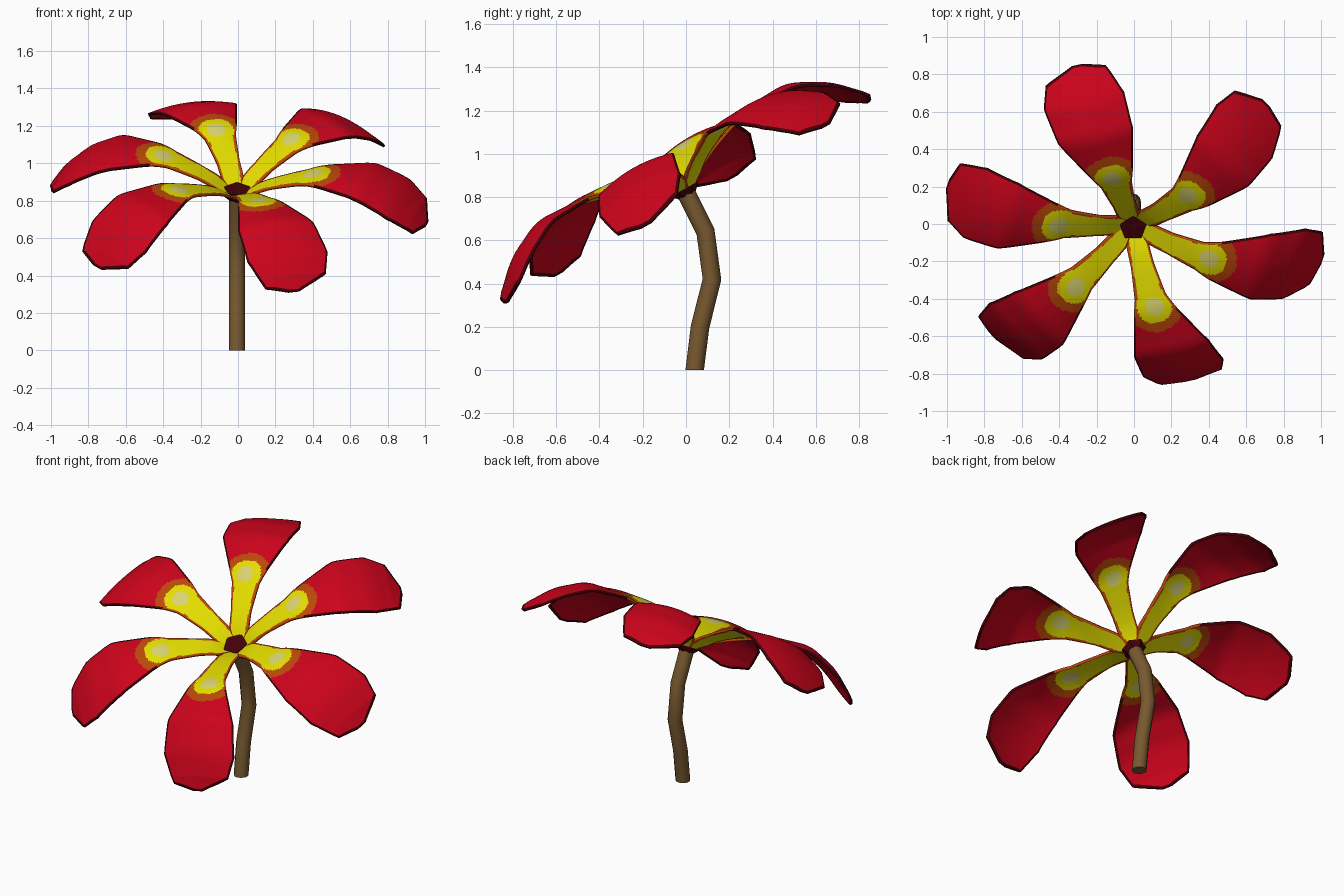
import bpy, bmesh, math
from mathutils import Matrix

cube = bpy.data.objects.get("Cube")
if cube:
    bpy.data.objects.remove(cube, do_unlink=True)


def material(name, rgb):
    m = bpy.data.materials.new(name)
    m.use_nodes = True
    m.diffuse_color = (*rgb, 1)
    m.node_tree.nodes["Principled BSDF"].inputs["Base Color"].default_value = (*rgb, 1)
    return m


RED = material("petal red", (0.6, 0.001, 0.011))
YELLOW = material("petal yellow", (0.78, 0.73, 0.0))
ORANGE = material("petal burnt orange", (0.50, 0.065, 0.003))
PALE = material("pale yellow", (0.70, 0.66, 0.16))
DARK = material("dark red", (0.06, 0.0, 0.002))
BROWN = material("stem brown", (0.19, 0.10, 0.03))
PETAL_MATS = [RED, YELLOW, ORANGE, PALE, DARK]

# Flower head frame: tilted towards the front on top of the stem
HEAD = Matrix.Translation((-0.005, -0.015, 0.85)) @ Matrix.Rotation(math.radians(29), 4, "X")

# Petal sections: distance out, right edge, left edge, height, dome
SECTIONS = [
    (0.04, -0.035, 0.035, -0.02, 0),
    (0.10, -0.06, 0.06, 0.03, 0),
    (0.20, -0.06, 0.065, 0.08, 0),
    (0.37, -0.08, 0.09, 0.14, 0.005),
    (0.45, -0.105, 0.125, 0.16, 0.01),
    (0.70, -0.165, 0.245, 0.15, 0.03),
    (0.88, -0.16, 0.28, 0.06, 0.035),
    (0.98, -0.11, 0.246, -0.025, 0.02),
    (1.01, -0.09, 0.16, -0.05, 0.01),
    (1.035, 0.03, 0.09, -0.075, 0),
]
# Direction and relative length of each petal
PETALS = [(-76, 0.985), (-16.5, 1), (42, 0.97), (104, 0.955), (164, 0.975), (220, 0.99)]
INNER = 20
BORDER = 0.010


def petal_colour(u, s):
    """Colour zones around the pale spot near the throat."""
    d = math.hypot(u - 0.42, s - 0.015)
    if d < 0.048:
        return PALE
    if d < 0.095 or (u < 0.4 and abs(s - 0.005) < 0.038 + 0.08 * u):
        return YELLOW
    if u < 0.42 or d < 0.148:
        return ORANGE
    return RED


def petal_rows():
    """Section values in small steps, with the width of each border added."""
    rows = []
    for a, b in zip(SECTIONS, SECTIONS[1:]):
        du = b[0] - a[0]
        n = math.ceil(du / 0.01)
        borders = [BORDER * math.hypot(1, (b[k] - a[k]) / du) for k in (1, 2)]
        for i in range(n):
            rows.append([p + (q - p) * i / n for p, q in zip(a, b)] + borders)
    rows.append(list(SECTIONS[-1]) + borders)
    # Round off the height profile
    out = []
    for i, r in enumerate(rows):
        k = min(i, len(rows) - 1 - i, 5)
        near = rows[i - k:i + k + 1]
        out.append(r[:3] + [sum(q[c] for q in near) / len(near) for c in (3, 4)] + r[5:])
    return out


def smooth(ob):
    bpy.ops.object.select_all(action="DESELECT")
    ob.select_set(True)
    bpy.context.view_layer.objects.active = ob
    bpy.ops.object.shade_smooth_by_angle(angle=math.radians(40))


def build_petal(name, degrees, length):
    bm = bmesh.new()
    grid = []
    for u, lo, hi, w, dome, edge_lo, edge_hi in petal_rows():
        limit = (hi - lo) * 0.4
        a, b = lo + min(edge_lo, limit), hi - min(edge_hi, limit)
        across = [lo] + [a + (b - a) * j / INNER for j in range(INNER + 1)] + [hi]
        row = []
        for s in across:
            t = (s - lo) / (hi - lo)
            row.append(bm.verts.new((u, s, w + dome * (1 - (2 * t - 1) ** 2))))
        grid.append(row)
    for r0, r1 in zip(grid, grid[1:]):
        for j in range(INNER + 2):
            f = bm.faces.new((r0[j], r1[j], r1[j + 1], r0[j + 1]))
            c = f.calc_center_median()
            # Painted border: orange at the throat, dark red further out
            if j in (0, INNER + 1) or r1 is grid[-1]:
                colour = ORANGE if c.x < 0.46 else DARK
            else:
                colour = petal_colour(c.x, c.y)
            f.material_index = PETAL_MATS.index(colour)
    for v in bm.verts:
        v.co.x *= length
    me = bpy.data.meshes.new(name)
    bm.to_mesh(me)
    bm.free()
    ob = bpy.data.objects.new(name, me)
    bpy.context.collection.objects.link(ob)
    for m in PETAL_MATS:
        me.materials.append(m)
    ob.matrix_world = HEAD @ Matrix.Rotation(math.radians(degrees), 4, "Z")
    sol = ob.modifiers.new("thickness", "SOLIDIFY")
    sol.thickness = 0.014
    sol.offset = 0
    smooth(ob)


for k, (degrees, length) in enumerate(PETALS):
    build_petal(f"petal_{k + 1}", degrees, length)


# Flower centre and the collar under it
def cone(name, sides, r_low, r_high, low, high, mat):
    bpy.ops.mesh.primitive_cone_add(vertices=sides, radius1=r_low, radius2=r_high, depth=high - low)
    ob = bpy.context.object
    ob.name = name
    ob.matrix_world = HEAD @ Matrix.Translation((0, 0, (low + high) / 2))
    ob.data.materials.append(mat)


cone("flower_centre", 5, 0.05, 0.075, -0.02, 0.015, DARK)
cone("collar", 6, 0.04, 0.075, -0.05, -0.015, DARK)

# Bent stem
curve = bpy.data.curves.new("stem", "CURVE")
curve.dimensions = "3D"
curve.bevel_depth = 0.043
curve.bevel_resolution = 4
curve.use_fill_caps = True
path = [(0.04, 0), (0.065, 0.2), (0.12, 0.42), (0.09, 0.64), (0, 0.82)]
spline = curve.splines.new("POLY")
spline.points.add(len(path) - 1)
for p, (y, z) in zip(spline.points, path):
    p.co = (-0.006, y, z, 1)
stem = bpy.data.objects.new("stem", curve)
bpy.context.collection.objects.link(stem)
curve.materials.append(BROWN)
bpy.ops.object.select_all(action="DESELECT")
stem.select_set(True)
bpy.context.view_layer.objects.active = stem
bpy.ops.object.convert(target="MESH")
# Level the foot on the ground
for v in stem.data.vertices:
    if v.co.z < 0.05:
        v.co.z = 0
smooth(stem)
